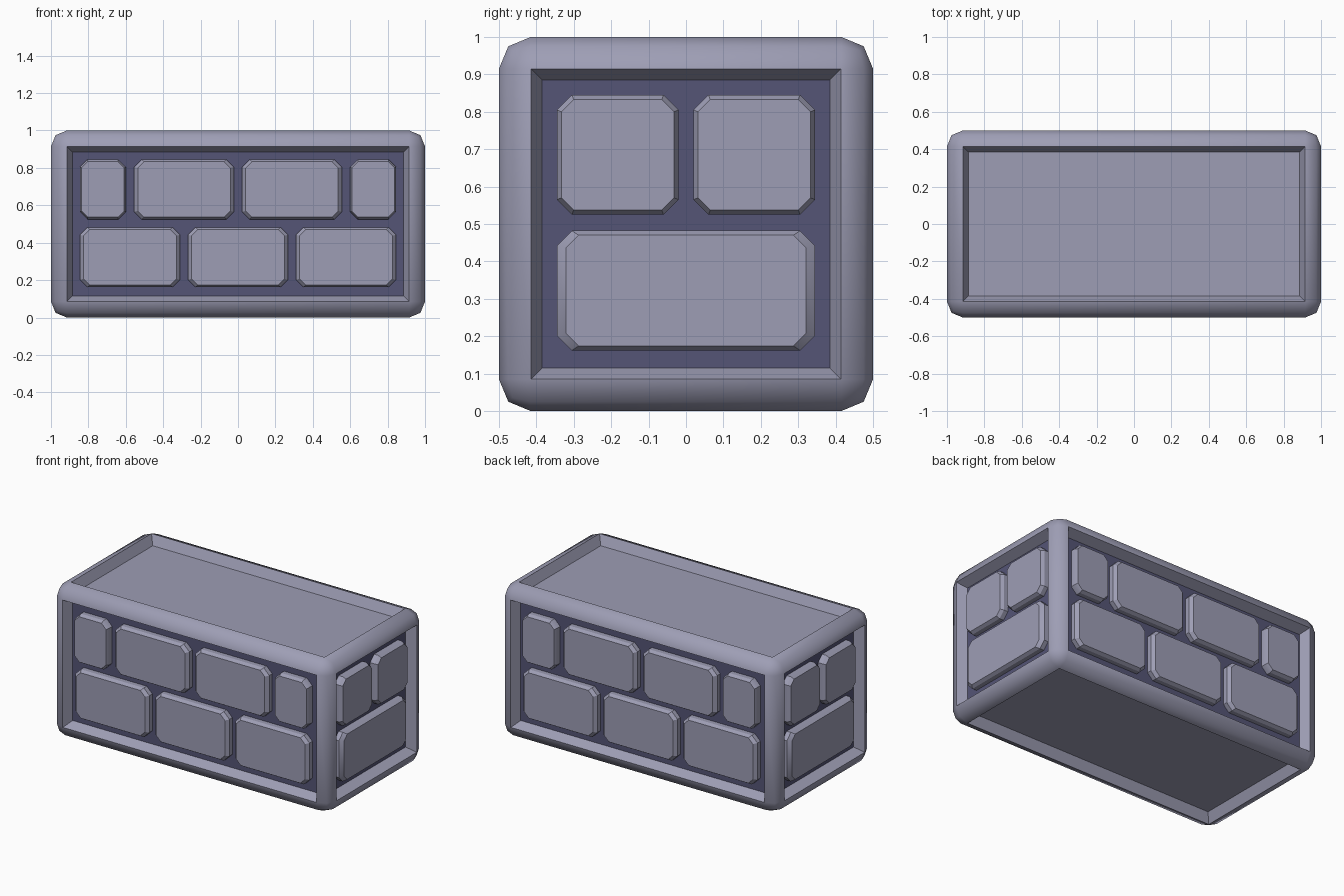
import bpy, bmesh, math
from mathutils import Matrix

cube = bpy.data.objects.get("Cube")
if cube:
    bpy.data.objects.remove(cube, do_unlink=True)


def material(name, color):
    m = bpy.data.materials.new(name)
    m.use_nodes = True
    m.diffuse_color = color
    m.node_tree.nodes["Principled BSDF"].inputs["Base Color"].default_value = color
    return m


stone = material("pale_stone", (0.34, 0.34, 0.46, 1))
mortar = material("dark_mortar", (0.09, 0.09, 0.18, 1))


def finish(bm, name, mats, angle):
    bmesh.ops.recalc_face_normals(bm, faces=bm.faces)
    mesh = bpy.data.meshes.new(name)
    bm.to_mesh(mesh)
    bm.free()
    for m in mats:
        mesh.materials.append(m)
    ob = bpy.data.objects.new(name, mesh)
    bpy.context.collection.objects.link(ob)
    bpy.ops.object.select_all(action="DESELECT")
    ob.select_set(True)
    bpy.context.view_layer.objects.active = ob
    bpy.ops.object.shade_smooth_by_angle(angle=math.radians(angle))
    return ob


# Rounded block with a recessed panel on every side
RIM, DEPTH = 0.085, 0.06
bm = bmesh.new()
bmesh.ops.create_cube(bm, size=1, matrix=Matrix.Translation((0, 0, 0.5)) @ Matrix.Diagonal((2, 1, 1, 1)))
bmesh.ops.bevel(bm, geom=bm.edges[:], offset=RIM, segments=2, profile=0.5, affect="EDGES")
bm.normal_update()
panels = [f for f in bm.faces if max(abs(c) for c in f.normal) > 0.99]
bmesh.ops.inset_individual(bm, faces=panels, thickness=0.03, depth=-DEPTH, use_even_offset=True)
for f in panels:
    f.material_index = 1 if abs(f.normal.z) < 0.5 else 0
finish(bm, "block_frame", [stone, mortar], 50)


def octagon(bm, u0, u1, v0, v1, cut, y):
    pts = [(u0 + cut, v0), (u1 - cut, v0), (u1, v0 + cut), (u1, v1 - cut),
           (u1 - cut, v1), (u0 + cut, v1), (u0, v1 - cut), (u0, v0 + cut)]
    return [bm.verts.new((u, y, v)) for u, v in pts]


def brick(name, u0, u1, v0, v1, reach, turn):
    """Chamfered brick standing on a panel floor, turned around z."""
    bm = bmesh.new()
    du, dv = 0.036 * (u1 - u0), 0.012
    floor = -reach + DEPTH + 0.005
    loops = [octagon(bm, u0, u1, v0, v1, 0.04, floor),
             octagon(bm, u0, u1, v0, v1, 0.04, -reach + 0.03),
             octagon(bm, u0 + du, u1 - du, v0 + dv, v1 - dv, 0.033, -reach + 0.01)]
    for a, b in zip(loops, loops[1:]):
        for i in range(8):
            j = (i + 1) % 8
            bm.faces.new((a[i], a[j], b[j], b[i]))
    bm.faces.new(loops[-1])
    bm.faces.new(loops[0][::-1])
    bmesh.ops.rotate(bm, verts=bm.verts, matrix=Matrix.Rotation(turn, 3, "Z"))
    finish(bm, name, [stone], 30)


# Brick courses: horizontal spans in the upper and lower row
LONG = ([(-0.845, -0.6), (-0.555, -0.022), (0.022, 0.555), (0.6, 0.845)],
        [(-0.845, -0.31), (-0.267, 0.267), (0.31, 0.845)])
SHORT = ([(-0.345, -0.02), (0.02, 0.345)], [(-0.345, 0.345)])
ROWS = (("upper", 0.525, 0.845), ("lower", 0.162, 0.482))

sides = (("front", LONG, 0.5), ("left", SHORT, 1.0), ("back", LONG, 0.5), ("right", SHORT, 1.0))
for k, (side, courses, reach) in enumerate(sides):
    for (row, v0, v1), spans in zip(ROWS, courses):
        for n, (u0, u1) in enumerate(spans, 1):
            brick(f"{side}_{row}_brick_{n}", u0, u1, v0, v1, reach, k * math.pi / 2)
